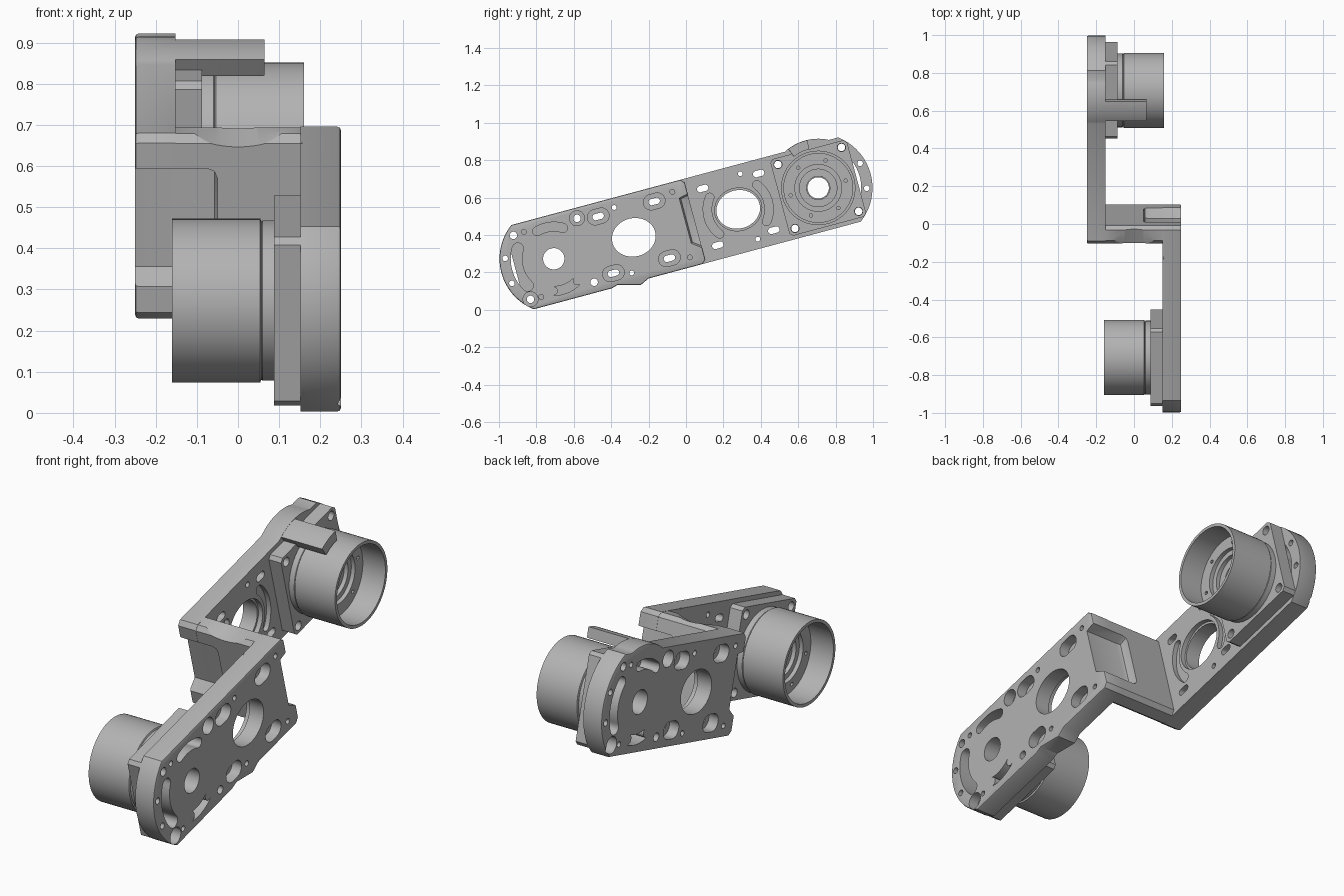
import bpy, bmesh
from math import pi, sin, cos, asin, radians
from mathutils import Matrix, Vector

if "Cube" in bpy.data.objects:
    bpy.data.objects.remove(bpy.data.objects["Cube"])

metal = bpy.data.materials.new("machined_grey")
metal.use_nodes = True
metal.diffuse_color = (0.45, 0.45, 0.45, 1)
metal.node_tree.nodes["Principled BSDF"].inputs["Base Color"].default_value = (0.45, 0.45, 0.45, 1)

# Working frame: y runs along the arm, z across it; tilted at the end
TILT = Matrix.Translation((0, 0, 0.4625)) @ Matrix.Rotation(radians(15), 4, 'X')
TURN = Matrix.Rotation(pi, 4, 'Z')
AXIS = -0.732      # motor centre along the arm
MID = -0.289       # large opening centre
HALF = 0.233       # half width of the arm
END_R = 0.29


def finish(name, bm):
    bmesh.ops.recalc_face_normals(bm, faces=bm.faces)
    me = bpy.data.meshes.new(name)
    bm.to_mesh(me)
    bm.free()
    me.materials.append(metal)
    ob = bpy.data.objects.new(name, me)
    bpy.context.collection.objects.link(ob)
    return ob


def prisms(name, loops, x0, x1, outer_bevel=0.0):
    """Extrude (along, across) outlines between two x positions."""
    bm = bmesh.new()
    for loop in loops:
        a = [bm.verts.new((x0, u, v)) for u, v in loop]
        b = [bm.verts.new((x1, u, v)) for u, v in loop]
        bm.faces.new(a)
        bm.faces.new(b)
        for i in range(len(a)):
            j = (i + 1) % len(a)
            bm.faces.new((a[i], a[j], b[j], b[i]))
    bmesh.ops.recalc_face_normals(bm, faces=bm.faces)
    if outer_bevel:
        rim = [e for e in bm.edges if all(abs(v.co.x - x1) < 1e-6 for v in e.verts)]
        bmesh.ops.bevel(bm, geom=rim, offset=outer_bevel, segments=2, profile=0.5, affect='EDGES')
    return finish(name, bm)


def arc(cu, cv, r, a0, a1, n=16):
    return [(cu + r * cos(radians(a0 + (a1 - a0) * i / n)),
             cv + r * sin(radians(a0 + (a1 - a0) * i / n))) for i in range(n + 1)]


def circle(cu, cv, r, squash=1.0, n=32):
    return [(u, cv + (v - cv) * squash) for u, v in arc(cu, cv, r, 0, 360, n)[:-1]]


def slot(cu, cv, length, width):
    d = (length - width) / 2
    return arc(cu + d, cv, width / 2, -90, 90, 10) + arc(cu - d, cv, width / 2, 90, 270, 10)


def arc_slot(cu, cv, r, a0, a1, width):
    h = width / 2
    cap = lambda a, s: arc(cu + r * cos(radians(a)), cv + r * sin(radians(a)), h, s, s + 180, 8)[1:-1]
    return (arc(cu, cv, r + h, a0, a1) + cap(a1, a1)
            + arc(cu, cv, r - h, a1, a0) + cap(a0, a0 + 180))


def combine(ob, other, op='DIFFERENCE'):
    other.hide_render = True
    mod = ob.modifiers.new("combine", 'BOOLEAN')
    mod.operation, mod.solver, mod.object = op, 'EXACT', other
    bpy.context.view_layer.update()
    bpy.context.view_layer.objects.active = ob
    bpy.ops.object.modifier_apply(modifier=mod.name)
    bpy.data.objects.remove(other)


def chamfered(u0, u1, v, c):
    return [(u0 + c, -v), (u1 - c, -v), (u1, -v + c), (u1, v - c),
            (u1 - c, v), (u0 + c, v), (u0, v - c), (u0, -v + c)]


# Hole layout shared by both plates
screws = [(AXIS + a * 0.176, b * 0.177) for a in (-1, 1) for b in (-1, 1)]
slots = [(MID + a * 0.155, b * 0.157) for a in (-1, 1) for b in (-1, 1)]
sunk = [screws[0], screws[3]]
pins = [(MID + d, s * 0.181) for d in (-0.06, 0.262) for s in (-1, 1)]
pins += [(AXIS - 0.117, s * 0.18) for s in (-1, 1)]


def arm_plate(name, hump):
    half = math_deg(asin(HALF / END_R))
    outline = arc(AXIS, 0, END_R, 180 - half, 180 + half, 28)
    if not hump:       # small foot under the plate
        outline += [(-0.473, -HALF), (-0.437, -0.223), (-0.317, -0.255), (-0.27, -HALF)]
    outline += [(0.03, -HALF), (0.05, -HALF + 0.02), (0.05, HALF - 0.02), (0.03, HALF)]
    if hump:           # raised shoulder above the motor
        h = math_deg(asin(HALF / 0.263))
        outline += arc(AXIS, 0, 0.263, h, 180 - h, 14)
    plate = prisms(name, [outline], 0.152, 0.25, 0.008)

    through = [circle(AXIS, 0, 0.057), circle(MID, 0, 0.118, 0.87)]
    through += [circle(u, v, 0.02, n=20) for u, v in screws]
    through += [circle(u, v, 0.013, n=16) for u, v in pins]
    through += [circle(AXIS - 0.25, s * 0.069, 0.015, n=16) for s in (-1, 1)]
    through += [slot(u, v, 0.062, 0.034) for u, v in slots]
    through += [arc_slot(AXIS, 0, 0.2, 149, 211, 0.06)]
    through += [arc_slot(AXIS, 0, 0.172, s * 58, s * 106, 0.048) for s in (-1, 1)]
    combine(plate, prisms("holes", through, 0.1, 0.3))

    outside = [circle(u, v, 0.04) for u, v in sunk] + [slot(u, v, 0.118, 0.082) for u, v in slots]
    combine(plate, prisms("counterbores", outside, 0.2, 0.3))

    inside = [arc_slot(MID, 0, 0.165, a - 38, a + 38, 0.045) for a in (0, 180)]
    inside.append(circle(MID, 0, 0.127, 0.9))
    combine(plate, prisms("inner_pockets", inside, 0.1, 0.175))
    return plate


def math_deg(a):
    return a * 180 / pi


def lathe(name, profile, n=64):
    """Revolve a closed (x, radius) profile around the motor axis."""
    bm = bmesh.new()
    rings = [[bm.verts.new((x, AXIS + r * cos(2 * pi * i / n), r * sin(2 * pi * i / n)))
              for x, r in profile] for i in range(n)]
    for i in range(n):
        a, b = rings[i], rings[(i + 1) % n]
        for k in range(len(profile)):
            m = (k + 1) % len(profile)
            bm.faces.new((a[k], a[m], b[m], b[k]))
    return finish(name, bm)


def motor(side):
    # Square mounting flange
    square = [(AXIS + u, v) for u, v in chamfered(-0.212, 0.212, 0.212, 0.016)]
    flange = prisms(side + "_motor_flange", [square], 0.087, 0.152)
    combine(flange, prisms("flange_holes", [circle(AXIS, 0, 0.062)]
                           + [circle(u, v, 0.022, n=20) for u, v in screws], 0, 0.3))
    # Open cup with a stepped floor
    can = lathe(side + "_motor_can", [
        (0.09, 0.062), (0.09, 0.195), (0.06, 0.195), (0.057, 0.192), (0.054, 0.199),
        (-0.16, 0.199), (-0.16, 0.184), (-0.04, 0.184), (-0.04, 0.125), (-0.02, 0.125),
        (-0.02, 0.1), (0.0, 0.1), (0.0, 0.062)])
    dots = [circle(AXIS + 0.152 * cos(k * pi / 3), 0.152 * sin(k * pi / 3), 0.009, n=12) for k in range(6)]
    combine(can, prisms("floor_holes", dots, -0.1, 0.0))
    return [flange, can]


def place(ob, m):
    ob.data.transform(m)
    ob.data.update()
    return ob


# One-piece body: two plates joined by a cross block
body = arm_plate("arm_body", False)
combine(body, prisms("block", [chamfered(-0.049, 0.049, HALF - 0.001, 0.02)], -0.2, 0.2), 'UNION')
combine(body, place(arm_plate("rear_plate", True), TURN), 'UNION')

# Flared pocket in each end face of the block
for m in (Matrix(), TURN):
    pocket = prisms("pocket", [[(0.08, 0.155), (0.0, 0.14), (0.0, -0.11), (0.08, -0.17)]], 0.3, 0.05, 0.025)
    combine(body, place(pocket, m))

# Shallow scoop along the top edge of the block
bm = bmesh.new()
bmesh.ops.create_cone(bm, cap_ends=True, segments=128, radius1=0.27, radius2=0.27, depth=0.4)
lean = Vector((0, 0, 1)).rotation_difference(Vector((0, 1, 0.3))).to_matrix().to_4x4()
bm.transform(Matrix.Translation((0, 0, HALF + 0.267)) @ lean)
combine(body, finish("scoop", bm))

# Curved finger reaching over the rear motor
finger_outline = arc(AXIS, 0, 0.262, 67, 92, 10) + arc(AXIS, 0, 0.212, 92, 67, 10)
finger = prisms("cable_guard_finger", [finger_outline], 0.2, -0.065)
bm = bmesh.new()
bm.from_mesh(finger.data)
tip = [v for v in bm.verts if v.co.x < 0]
far_u = max(v.co.y for v in tip)
corner = [e for e in bm.edges if all(v in tip for v in e.verts)
          and all(v.co.y > far_u - 0.03 for v in e.verts) and e.calc_length() > 0.03]
bmesh.ops.bevel(bm, geom=corner, offset=0.004, segments=2, profile=0.5, affect='EDGES')
side_edges = [e for e in bm.edges if abs(e.verts[0].co.x - e.verts[1].co.x) > 0.1
              and all(v.co.y > far_u - 0.04 for v in e.verts)
              and min((v.co.yz - Vector((AXIS, 0))).length for v in e.verts) < 0.22]
bmesh.ops.bevel(bm, geom=side_edges[:1], offset=0.004, segments=2, profile=0.5, affect='EDGES')
bm.to_mesh(finger.data)
bm.free()

parts = [body, place(finger, TURN)] + motor("front") + [place(o, TURN) for o in motor("rear")]
for ob in parts:
    place(ob, TILT)
    bpy.ops.object.select_all(action='DESELECT')
    ob.select_set(True)
    bpy.context.view_layer.objects.active = ob
    bpy.ops.object.shade_smooth_by_angle(angle=radians(30))
